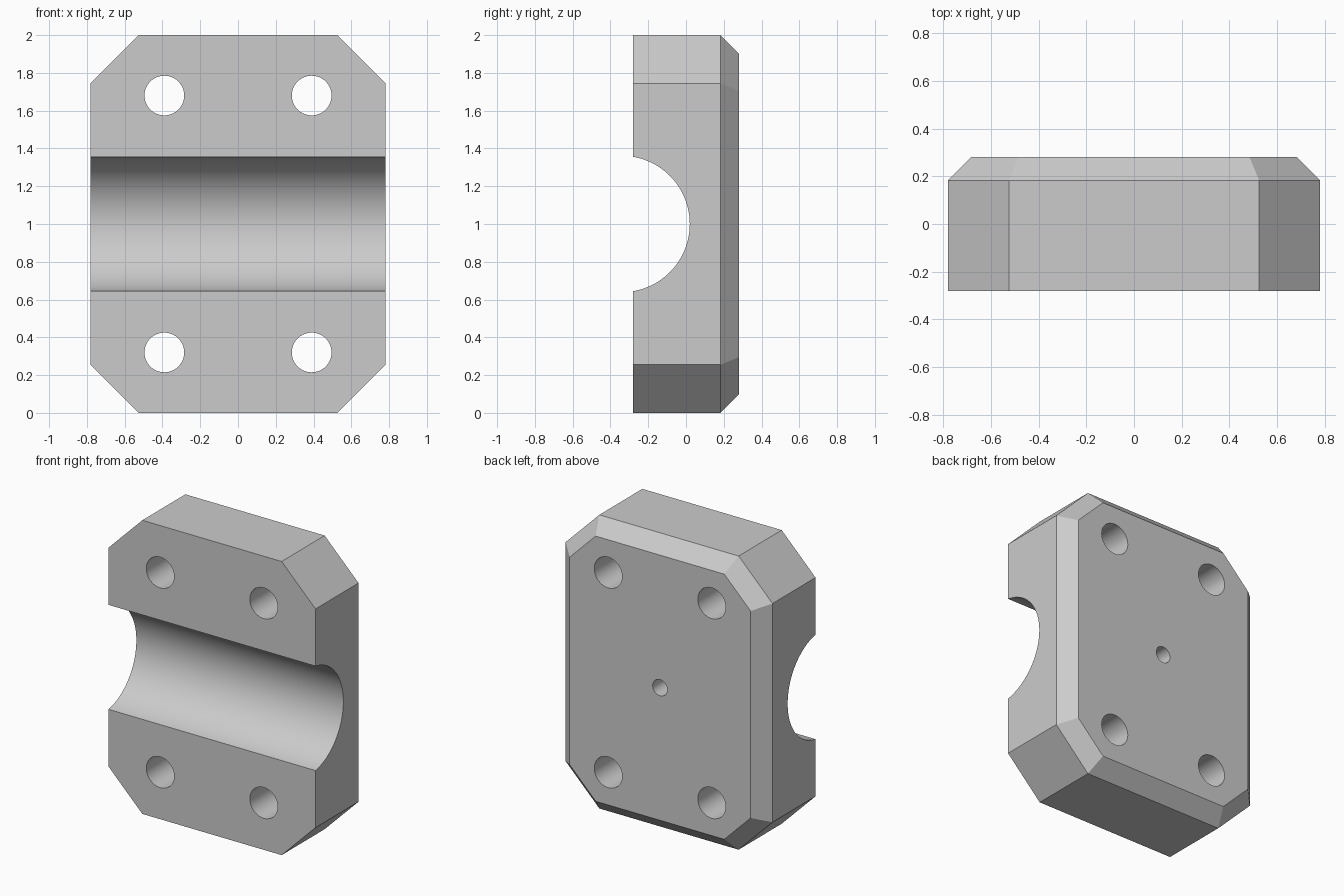
import bpy, bmesh, math
from mathutils import Matrix

if "Cube" in bpy.data.objects:
    bpy.data.objects.remove(bpy.data.objects["Cube"], do_unlink=True)

HALF_W, HALF_D, MID_Z = 0.78, 0.28, 1.0
CORNER = 0.255      # size of the cut corners
CHAMFER = 0.097     # bevel round the back face


def new_object(name, bm):
    mesh = bpy.data.meshes.new(name)
    bmesh.ops.recalc_face_normals(bm, faces=bm.faces[:])
    bm.to_mesh(mesh)
    bm.free()
    obj = bpy.data.objects.new(name, mesh)
    bpy.context.collection.objects.link(obj)
    return obj


def octagon(bm, y, inset):
    """Rectangle with cut corners, evenly offset inward."""
    w, h = HALF_W - inset, 1.0 - inset
    c = CORNER - inset * (2 - math.sqrt(2))
    quarter = [(w, h - c), (w - c, h)]
    pts = quarter + [(-x, z) for x, z in reversed(quarter)]
    pts += [(-x, -z) for x, z in pts]
    return [bm.verts.new((x, y, MID_Z + z)) for x, z in pts]


def add_cutter(name, axis, radius, depth, centre, segments):
    bm = bmesh.new()
    turn = Matrix.Rotation(math.pi / 2, 4, 'Y' if axis == 'X' else 'X')
    bmesh.ops.create_cone(bm, cap_ends=True, segments=segments, radius1=radius,
                          radius2=radius, depth=depth,
                          matrix=Matrix.Translation(centre) @ turn)
    obj = new_object(name, bm)
    obj.hide_render = True
    return obj


# Block body with cut corners and a chamfered back
bm = bmesh.new()
rings = [octagon(bm, -HALF_D, 0), octagon(bm, HALF_D - CHAMFER, 0),
         octagon(bm, HALF_D, CHAMFER)]
bm.faces.new(rings[0])
bm.faces.new(rings[-1])
for a, b in zip(rings, rings[1:]):
    for i in range(len(a)):
        j = (i + 1) % len(a)
        bm.faces.new((a[i], a[j], b[j], b[i]))
block = new_object("clamp_block", bm)

# Shaft groove, four bolt holes and a blind hole in the back
cutters = [add_cutter("groove_cutter", 'X', 0.361, 2.0, (0, -0.341, MID_Z), 128)]
for sx in (-1, 1):
    for sz in (-1, 1):
        cutters.append(add_cutter("bolt_hole_cutter", 'Y', 0.105, 1.0,
                                  (sx * 0.39, 0, MID_Z + sz * 0.68), 64))
cutters.append(add_cutter("blind_hole_cutter", 'Y', 0.055, 0.36,
                          (0, HALF_D, MID_Z), 48))

bpy.context.view_layer.objects.active = block
block.select_set(True)
for cutter in cutters:
    mod = block.modifiers.new("cut", 'BOOLEAN')
    mod.operation, mod.solver, mod.object = 'DIFFERENCE', 'EXACT', cutter
    bpy.ops.object.modifier_apply(modifier=mod.name)
    bpy.data.objects.remove(cutter, do_unlink=True)

# Plain grey metal
grey = bpy.data.materials.new("plain grey")
grey.use_nodes = True
colour = (0.6, 0.6, 0.6, 1)
grey.diffuse_color = colour
grey.node_tree.nodes["Principled BSDF"].inputs["Base Color"].default_value = colour
block.data.materials.clear()
block.data.materials.append(grey)

for obj in bpy.context.selected_objects:
    obj.select_set(obj == block)
bpy.ops.object.shade_smooth_by_angle(angle=math.radians(20))
